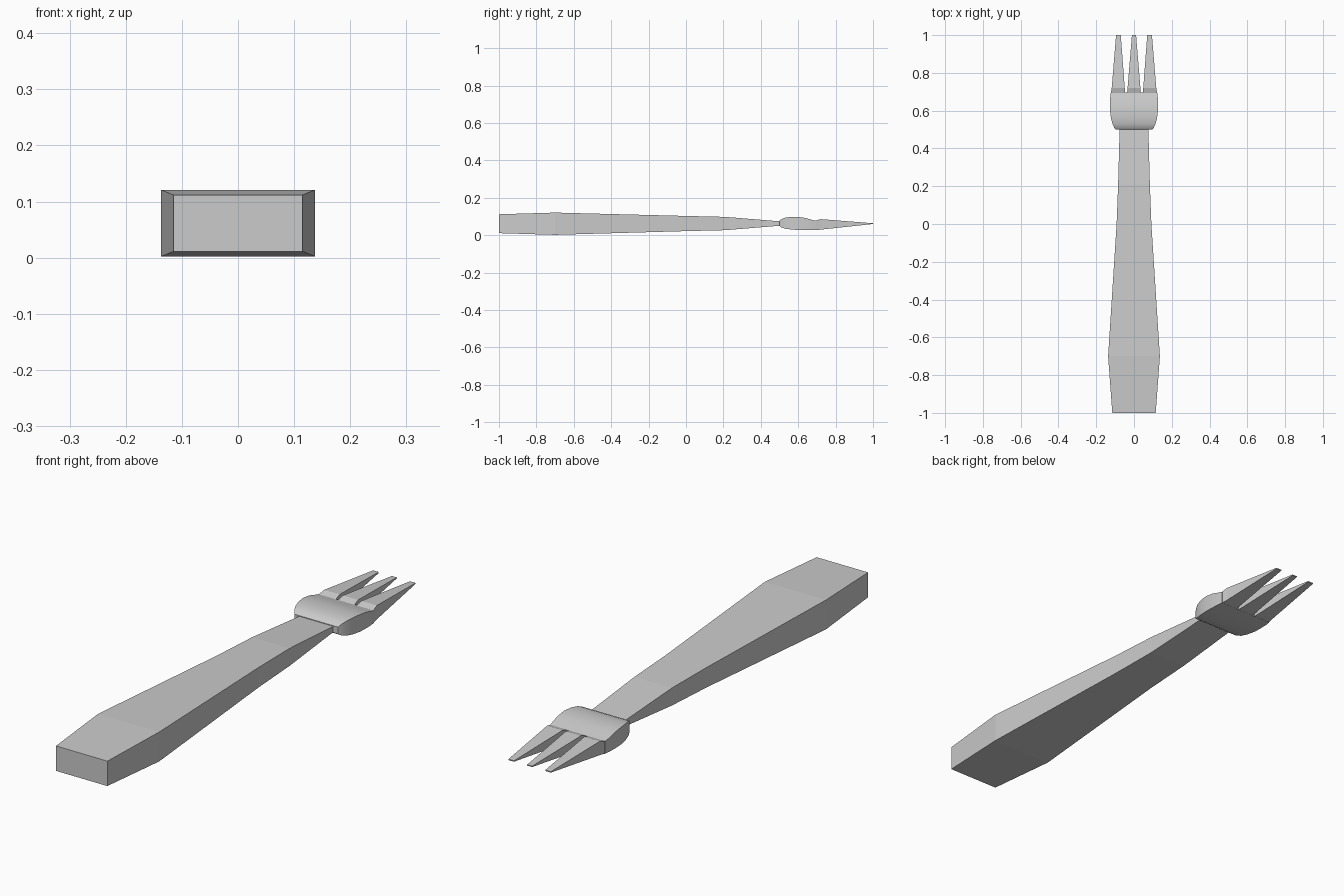
import bpy, bmesh

if "Cube" in bpy.data.objects:
    bpy.data.objects.remove(bpy.data.objects["Cube"])


def loft(name, sections, smooth=False):
    """Closed solid from rectangular sections (y, x_min, x_max, z_min, z_max)."""
    bm = bmesh.new()
    rings = []
    for y, x0, x1, z0, z1 in sections:
        rings.append([bm.verts.new(p) for p in
                      ((x0, y, z0), (x1, y, z0), (x1, y, z1), (x0, y, z1))])
    for a, b in zip(rings, rings[1:]):
        for i in range(4):
            j = (i + 1) % 4
            bm.faces.new((a[i], a[j], b[j], b[i]))
    bm.faces.new(rings[0])
    bm.faces.new(rings[-1])
    bmesh.ops.recalc_face_normals(bm, faces=bm.faces)
    mesh = bpy.data.meshes.new(name)
    bm.to_mesh(mesh)
    bm.free()
    ob = bpy.data.objects.new(name, mesh)
    bpy.context.collection.objects.link(ob)
    if smooth:
        bpy.ops.object.select_all(action='DESELECT')
        ob.select_set(True)
        bpy.context.view_layer.objects.active = ob
        bpy.ops.object.shade_smooth_by_angle(angle=0.6)
    return ob


def centred(rows):
    return [(y, -w, w, z0, z1) for y, w, z0, z1 in rows]


# Faceted handle, swelling near the butt and thinning to the neck
loft("handle", centred([
    (-1.00, 0.115, 0.011, 0.112),
    (-0.70, 0.137, 0.002, 0.121),
    (0.00, 0.092, 0.022, 0.103),
    (0.21, 0.084, 0.027, 0.098),
    (0.505, 0.076, 0.051, 0.074),
]))

# Rounded fork head
loft("fork_head", centred([
    (0.50, 0.098, 0.049, 0.077),
    (0.51, 0.105, 0.042, 0.086),
    (0.53, 0.114, 0.035, 0.094),
    (0.56, 0.122, 0.031, 0.098),
    (0.60, 0.127, 0.028, 0.098),
    (0.64, 0.127, 0.027, 0.092),
    (0.67, 0.126, 0.027, 0.083),
    (0.695, 0.123, 0.027, 0.077),
]), smooth=True)


# Tines: raised shoulder at the root, tapering to a thin tip
def tine(name, root, shoulder, tip):
    loft(name, [
        (0.69, *root, 0.027, 0.077),
        (0.72, *shoulder, 0.030, 0.086),
        (1.00, *tip, 0.060, 0.064),
    ])


tine("middle_tine", (-0.037, 0.037), (-0.034, 0.034), (-0.011, 0.011))
for label, s in (("left", -1), ("right", 1)):
    span = lambda a, b: tuple(sorted((s * a, s * b)))
    tine(label + "_tine", span(0.046, 0.123), span(0.049, 0.118), span(0.070, 0.095))
